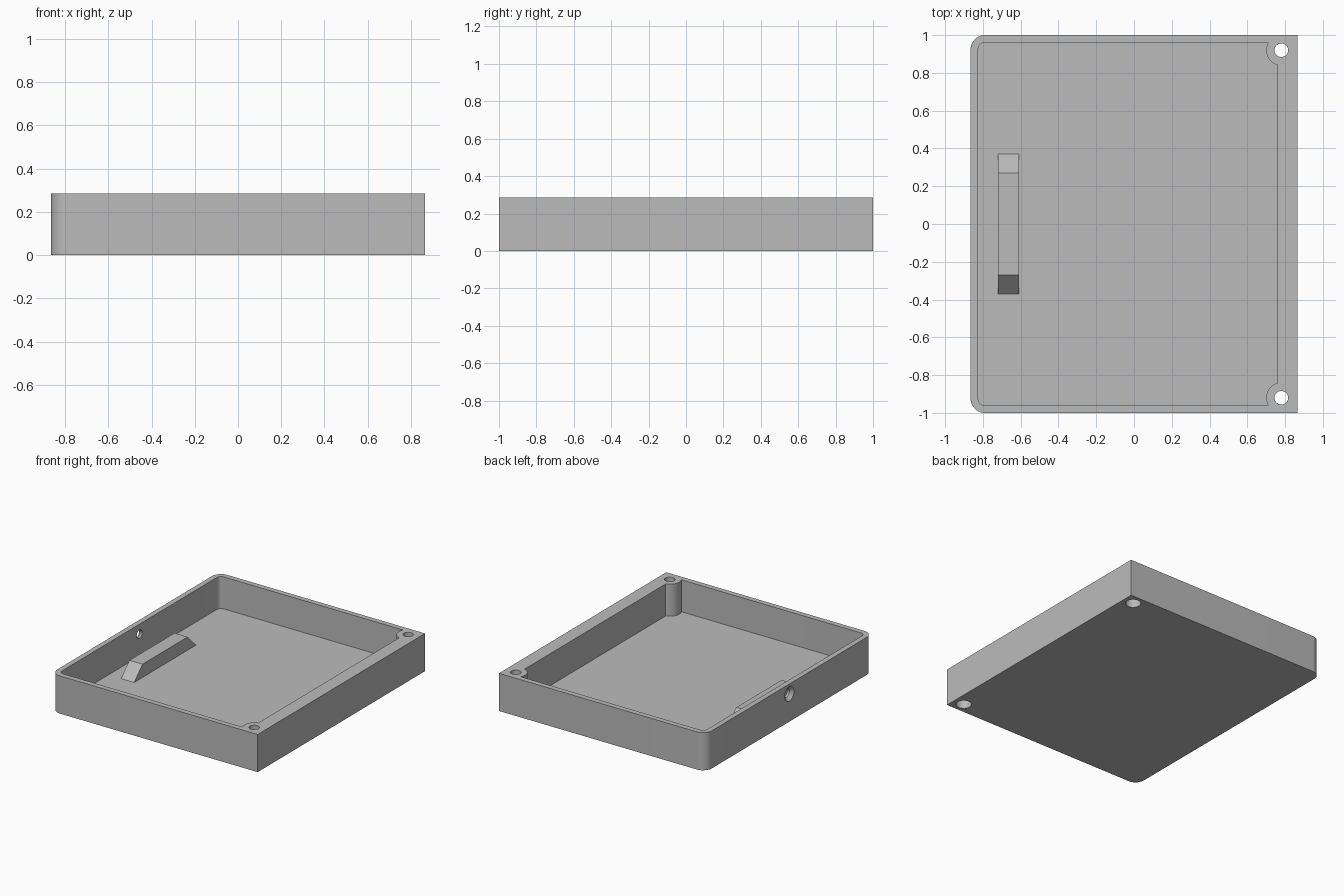
import bpy, bmesh
from math import cos, sin, radians
from mathutils import Matrix, Vector

if "Cube" in bpy.data.objects:
    bpy.data.objects.remove(bpy.data.objects["Cube"])

HALF_X, HALF_Y, HEIGHT = 0.865, 1.0, 0.285
WALL, FLOOR = 0.04, 0.043
CORNER = 0.075
SCREW_X, SCREW_Y, BOSS = 0.78, 0.92, 0.08
INNER_RIGHT = 0.76

grey = bpy.data.materials.new("plain grey")
grey.use_nodes = True
grey.diffuse_color = (0.5, 0.5, 0.5, 1)
grey.node_tree.nodes["Principled BSDF"].inputs["Base Color"].default_value = (0.5, 0.5, 0.5, 1)


def arc(cx, cy, r, start, end, steps=14):
    angles = [radians(start + (end - start) * i / steps) for i in range(steps + 1)]
    return [(cx + r * cos(a), cy + r * sin(a)) for a in angles]


def finish(bm, name):
    bmesh.ops.recalc_face_normals(bm, faces=bm.faces)
    mesh = bpy.data.meshes.new(name)
    bm.to_mesh(mesh)
    bm.free()
    mesh.materials.append(grey)
    obj = bpy.data.objects.new(name, mesh)
    bpy.context.collection.objects.link(obj)
    return obj


def prism(name, outline, bottom, top):
    bm = bmesh.new()
    face = bm.faces.new([bm.verts.new((x, y, bottom)) for x, y in outline])
    side = bmesh.ops.extrude_face_region(bm, geom=[face])["geom"]
    moved = [v for v in side if isinstance(v, bmesh.types.BMVert)]
    bmesh.ops.translate(bm, verts=moved, vec=(0, 0, top - bottom))
    return finish(bm, name)


def cone(name, r1, r2, start, end):
    # Round cutter running from start to end
    axis = Vector(end) - Vector(start)
    place = Matrix.Translation((Vector(start) + Vector(end)) / 2)
    bm = bmesh.new()
    bmesh.ops.create_cone(bm, cap_ends=True, segments=40, radius1=r1, radius2=r2,
                          depth=axis.length,
                          matrix=place @ axis.to_track_quat("Z", "Y").to_matrix().to_4x4())
    return finish(bm, name)


# Tray body, rounded on one side only
outer = ([(HALF_X, -HALF_Y), (HALF_X, HALF_Y)]
         + arc(CORNER - HALF_X, HALF_Y - CORNER, CORNER, 90, 180)
         + arc(CORNER - HALF_X, CORNER - HALF_Y, CORNER, 180, 270))
tray = prism("tray", outer, 0, HEIGHT)

# Cavity, wrapping around the two screw bosses
r = CORNER - WALL
left, back = WALL - HALF_X, HALF_Y - WALL
inner = (arc(SCREW_X, -SCREW_Y, BOSS, 210, 104.5)
         + arc(SCREW_X, SCREW_Y, BOSS, 255.5, 150)
         + arc(left + r, back - r, r, 90, 180)
         + arc(left + r, r - back, r, 180, 270))
cutters = [prism("cavity_cutter", inner, FLOOR, HEIGHT + 0.1)]

# Screw holes with wide recesses underneath
for y in (-SCREW_Y, SCREW_Y):
    cutters.append(cone("screw_cutter", 0.036, 0.036, (SCREW_X, y, -0.1), (SCREW_X, y, 0.4)))
    cutters.append(cone("recess_cutter", 0.054, 0.054, (SCREW_X, y, -0.1), (SCREW_X, y, 0.12)))

# Countersunk hole through the rounded side wall
cutters.append(cone("side_hole_cutter", 0.032, 0.032, (-1, 0, 0.21), (-0.77, 0, 0.21)))
cutters.append(cone("countersink_cutter", 0.06, 0.03, (-HALF_X - 0.005, 0, 0.21),
                    (-HALF_X + 0.025, 0, 0.21)))

bpy.context.view_layer.objects.active = tray
for cutter in cutters:
    cutter.hide_render = True
    mod = tray.modifiers.new("cut", "BOOLEAN")
    mod.operation, mod.solver, mod.object = "DIFFERENCE", "EXACT", cutter
    bpy.ops.object.modifier_apply(modifier=mod.name)
    bpy.data.objects.remove(cutter)

bpy.ops.object.select_all(action="DESELECT")
tray.select_set(True)
bpy.ops.object.shade_smooth_by_angle(angle=radians(30))

# Raised bar with sloped ends on the floor
bar = prism("sloped_bar", [(-0.37, 0), (0.37, 0), (0.27, 0.1), (-0.27, 0.1)], -0.055, 0.055)
bar.data.transform(Matrix(((0, 0, 1, -0.665), (1, 0, 0, 0), (0, 1, 0, FLOOR), (0, 0, 0, 1))))
